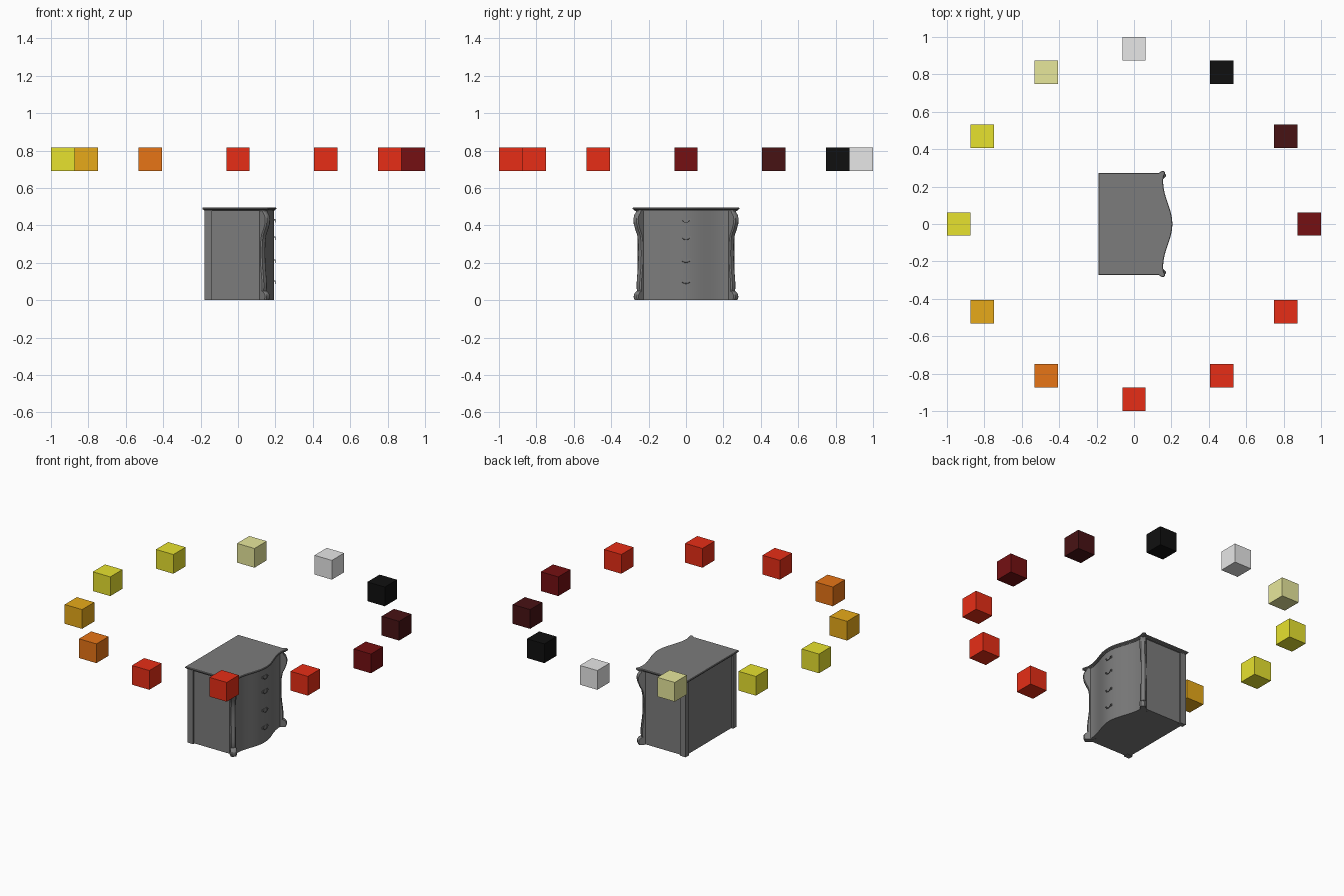
import bpy, bmesh
from math import cos, sin, pi, radians, sqrt
from mathutils import Vector

if "Cube" in bpy.data.objects:
    bpy.data.objects.remove(bpy.data.objects["Cube"])


def material(name, *rgb):
    m = bpy.data.materials.new(name)
    m.use_nodes = True
    m.diffuse_color = (*rgb, 1)
    m.node_tree.nodes["Principled BSDF"].inputs["Base Color"].default_value = (*rgb, 1)
    return m


grey = material("cabinet grey", .2, .2, .2)
red = material("bright red", .8, .027, .008)
yellow = material("yellow", .8, .76, .028)
ring_colours = [
    material("dark red", .177, .005, .006), material("maroon", .064, .006, .007),
    material("black", .005, .005, .005), material("light grey", .8, .8, .8),
    material("pale yellow", .8, .8, .33), yellow, yellow,
    material("amber", .8, .4, .01), material("orange", .8, .177, .008), red, red, red]


def finish(name, bm, mat, smooth=False):
    bmesh.ops.recalc_face_normals(bm, faces=bm.faces)
    me = bpy.data.meshes.new(name)
    bm.to_mesh(me)
    bm.free()
    me.materials.append(mat)
    ob = bpy.data.objects.new(name, me)
    bpy.context.collection.objects.link(ob)
    if smooth:
        bpy.ops.object.select_all(action="DESELECT")
        ob.select_set(True)
        bpy.context.view_layer.objects.active = ob
        bpy.ops.object.shade_smooth_by_angle(angle=radians(35))
    return ob


def box(name, lo, hi, mat=grey):
    bm = bmesh.new()
    bmesh.ops.create_cube(bm, size=1)
    lo, hi = Vector(lo), Vector(hi)
    for v in bm.verts:
        v.co = (lo + hi) / 2 + v.co * (hi - lo)
    return finish(name, bm, mat)


def loft(name, rings):
    """Skin a stack of equal-length rings and cap both ends."""
    bm = bmesh.new()
    rows = [[bm.verts.new(p) for p in ring] for ring in rings]
    for a, b in zip(rows, rows[1:]):
        for i in range(len(a)):
            j = (i + 1) % len(a)
            bm.faces.new((a[i], a[j], b[j], b[i]))
    bm.faces.new(rows[0])
    bm.faces.new(rows[-1])
    return finish(name, bm, grey, True)


def front_x(y):
    """Serpentine front in plan: flat at the corners, bowed in the middle."""
    t = min(abs(y) / .225, 1)
    return .143 + .049 * (1 + cos(pi * t)) / 2


# Ring of colour cubes around the cabinet
for k, mat in enumerate(ring_colours):
    c = Vector((.9375 * cos(k * pi / 6), .9375 * sin(k * pi / 6), .753))
    h = Vector((.0625, .0625, .0625))
    box(f"colour_cube_{k + 1}", c - h, c + h, mat)

# Cabinet body with bowed front
N = 32
ys = [-.238 + .476 * i / N for i in range(N + 1)]
plan = [(-.168, -.238)] + [(front_x(y), y) for y in ys] + [(-.168, .238)]
loft("cabinet_body", [[(x, y, z) for x, y in plan] for z in (.002, .482)])

# Side panels and back posts
for s, side in ((-1, "right"), (1, "left")):
    y0, y1 = sorted((s * .23, s * .25))
    box(f"side_panel_{side}", (-.16, y0, .002), (.125, y1, .48))
    y0, y1 = sorted((s * .228, s * .26))
    box(f"back_post_{side}", (-.18, y0, 0), (-.14, y1, .482))

# Scrolled corner legs, set diagonally: (height, outward reach)
profile = [(0, .047), (.015, .054), (.03, .053), (.042, .043), (.05, .029),
           (.065, .032), (.09, .032), (.13, .028), (.18, .022), (.25, .019),
           (.31, .021), (.35, .028), (.38, .043), (.41, .054), (.435, .056),
           (.455, .05), (.47, .038), (.482, .034)]
W = .018
for s, side in ((-1, "right"), (1, "left")):
    out = Vector((1, s, 0)) / sqrt(2)
    across = Vector((1, -s, 0)) / sqrt(2)
    rings = []
    for z, d in profile:
        base = Vector((.123, s * .233, z))
        rings.append([base + out * u + across * v for u, v in (
            (-.02, -W), (d - .006, -W), (d, -W * .6), (d, W * .6), (d - .006, W), (-.02, W))])
    loft(f"front_leg_{side}", rings)


# Top slab with eared corners and a stepped edge
def top_outline(grow, z):
    edge = [(-.18 - grow, .262 + grow), (.132, .262 + grow), (.142, .27 + grow),
            (.151 + grow * .5, .275 + grow), (.156 + grow, .266 + grow), (.149 + grow, .252)]
    curve = [(front_x(y) + .003 + grow, y) for y in reversed(ys)]
    mirror = [(x, -y) for x, y in reversed(edge)]
    return [(x, y, z) for x, y in edge + curve + mirror]


loft("top_slab", [top_outline(g, z) for g, z in (
    (0, .478), (.002, .483), (.006, .485), (.01, .487), (.01, .493), (.007, .496))])

# Drawer handles: a backplate, two knobs and a drooping bail
for k, z in enumerate((.43, .337, .215, .103)):
    x = front_x(.02)
    box(f"handle_plate_{k + 1}", (x - .004, -.026, z - .007), (x + .002, .026, z + .007))
    for s, side in ((-1, "right"), (1, "left")):
        box(f"handle_knob_{k + 1}_{side}", (x, s * .021 - .003, z - .003),
            (x + .01, s * .021 + .003, z + .003))
    cu = bpy.data.curves.new(f"handle_bail_{k + 1}", "CURVE")
    cu.dimensions = "3D"
    cu.bevel_depth = .002
    cu.bevel_resolution = 1
    sp = cu.splines.new("POLY")
    sp.points.add(8)
    for i, p in enumerate(sp.points):
        a = pi * i / 8
        p.co = (x + .008, -.021 * cos(a), z - .014 * sin(a), 1)
    cu.materials.append(grey)
    bpy.context.collection.objects.link(bpy.data.objects.new(f"handle_bail_{k + 1}", cu))
